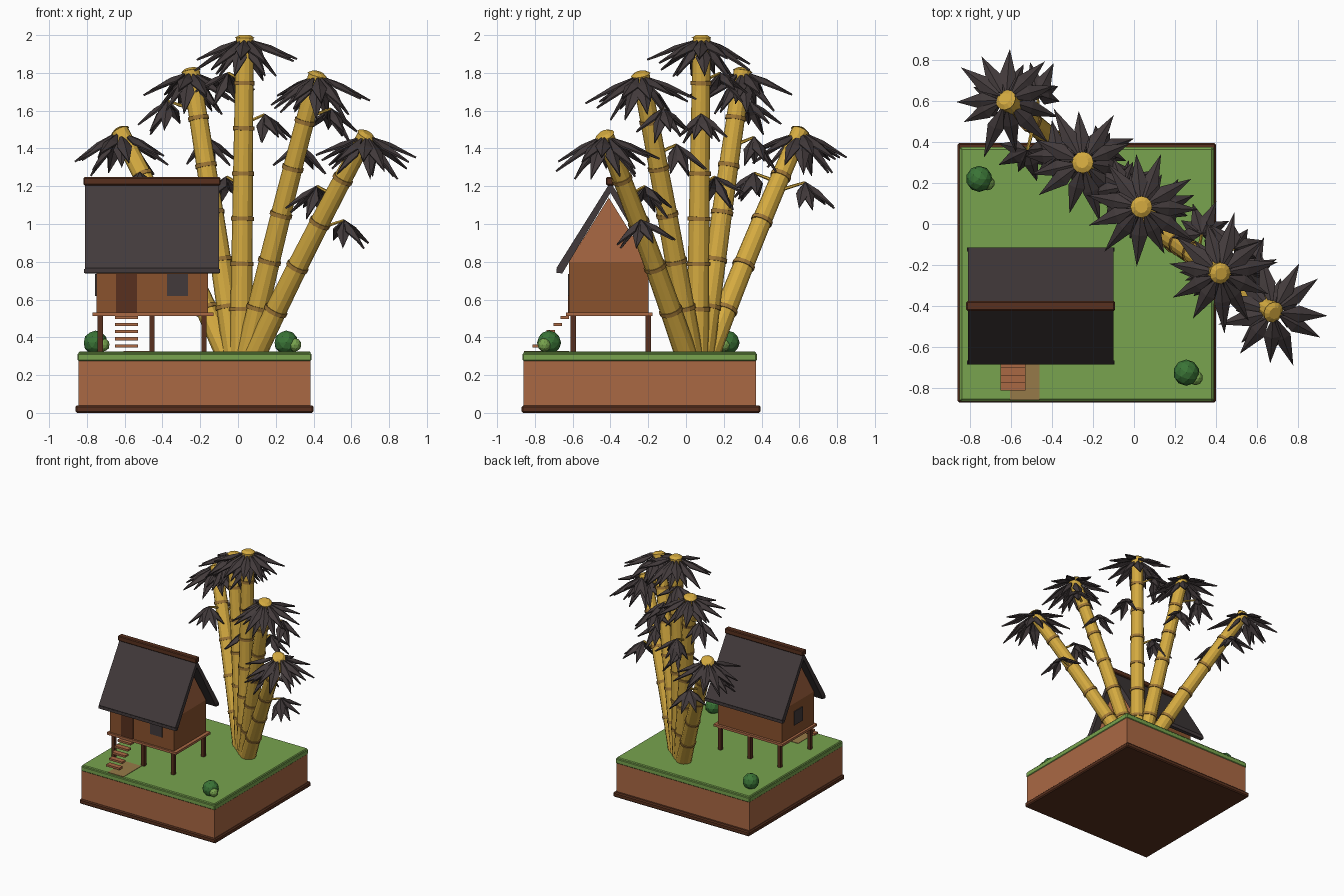
import bpy, bmesh, math, random
from mathutils import Vector, Matrix

if "Cube" in bpy.data.objects:
    bpy.data.objects.remove(bpy.data.objects["Cube"])

random.seed(4)

def srgb(r, g, b):
    return tuple((c / 255 / 12.92) if c < 11 else ((c / 255 + .055) / 1.055) ** 2.4 for c in (r, g, b)) + (1,)

def material(name, *rgb):
    m = bpy.data.materials.new(name)
    m.diffuse_color = srgb(*rgb)
    m.use_nodes = True
    m.node_tree.nodes["Principled BSDF"].inputs["Base Color"].default_value = m.diffuse_color
    return m

CLAY = material("clay", 170, 104, 68)
GRASS = material("grass green", 120, 164, 78)
DARK = material("dark wood", 88, 48, 30)
WALL = material("wall wood", 138, 82, 45)
CHAR = material("charcoal", 66, 58, 59)
GOLD = material("bamboo gold", 212, 170, 64)
NODE = material("node brown", 158, 118, 54)
BUSH = material("bush green", 58, 116, 54)
PATH = material("path tan", 150, 122, 72)

def finish(bm, name, *mats, flip=True):
    if flip:
        bmesh.ops.recalc_face_normals(bm, faces=bm.faces[:])
    me = bpy.data.meshes.new(name)
    bm.to_mesh(me)
    bm.free()
    for m in mats:
        me.materials.append(m)
    ob = bpy.data.objects.new(name, me)
    bpy.context.scene.collection.objects.link(ob)
    return ob

def box(name, mat, x0, x1, y0, y1, z0, z1, bevel=0):
    bm = bmesh.new()
    bmesh.ops.create_cube(bm, size=1)
    for v in bm.verts:
        v.co = Vector(((x0 + x1) / 2 + v.co.x * (x1 - x0), (y0 + y1) / 2 + v.co.y * (y1 - y0),
                       (z0 + z1) / 2 + v.co.z * (z1 - z0)))
    if bevel:
        bmesh.ops.bevel(bm, geom=bm.edges[:], offset=bevel, segments=1, affect='EDGES')
    return finish(bm, name, mat)

def prism(name, mat, profile, x0, x1):
    # extrude a (y, z) outline along x
    bm = bmesh.new()
    f = bm.faces.new([bm.verts.new((x0, y, z)) for y, z in profile])
    r = bmesh.ops.extrude_face_region(bm, geom=[f])
    for v in r["geom"]:
        if isinstance(v, bmesh.types.BMVert):
            v.co.x = x1
    return finish(bm, name, mat)

def tube(bm, p, q, r1, r2, sides, mat=0):
    d = q - p
    m = Matrix.Translation((p + q) / 2) @ Vector((0, 0, 1)).rotation_difference(d).to_matrix().to_4x4()
    r = bmesh.ops.create_cone(bm, cap_ends=True, segments=sides, radius1=r1, radius2=r2,
                              depth=d.length, matrix=m)
    for f in {f for v in r["verts"] for f in v.link_faces}:
        f.material_index = mat

def leaf(bm, base, azimuth, pitch, length, width):
    # folded diamond blade with a raised midrib
    h = Vector((math.cos(azimuth), math.sin(azimuth), 0))
    d = h * math.cos(pitch) - Vector((0, 0, math.sin(pitch)))
    side = Vector((-h.y, h.x, 0))
    up = d.cross(side)
    a = bm.verts.new(base)
    c = bm.verts.new(base + d * length * .42 + up * .012)
    t = bm.verts.new(base + d * length)
    for s in (1, -1):
        e = bm.verts.new(base + d * length * .42 + side * s * width / 2 - up * .006)
        for tri in ((a, c, e), (c, t, e)):
            bm.faces.new(tri if s < 0 else tri[::-1])

# --- ground block ---
box("foot_slab", DARK, -.86, .40, -.87, .395, 0, .04, .008)
box("soil_block", CLAY, -.845, .385, -.86, .37, .03, .28)
box("grass_slab", GRASS, -.85, .39, -.865, .375, .275, .316, .006)
box("grass_top", GRASS, -.845, .385, -.86, .37, .30, .325, .006)
box("path", PATH, -.605, -.46, -.858, -.62, .322, .328)

# --- stilt house ---
for i, x in enumerate((-.73, -.455, -.18)):
    for j, y in enumerate((-.597, -.2)):
        box(f"stilt_{i}_{j}", DARK, x - .014, x + .014, y - .014, y + .014, .32, .52)
box("deck", CLAY, -.77, -.13, -.635, -.178, .513, .532)
box("house_walls", WALL, -.75, -.158, -.62, -.198, .53, .80)
prism("gables", CLAY, [(-.62, .80), (-.198, .80), (-.409, 1.14)], -.75, -.158)
box("door", DARK, -.645, -.535, -.626, -.618, .532, .735)
box("front_window", CHAR, -.375, -.265, -.626, -.618, .62, .735)
box("side_window", CHAR, -.757, -.749, -.465, -.355, .62, .735)
RY = -.40
for s, label in ((-1, "front"), (1, "back")):
    e = RY + s * .285
    prism(f"roof_{label}", CHAR, [(RY, 1.222), (e, .768), (e + .004 * -s, .742), (e - s * .03, .738), (RY, 1.165)],
          -.81, -.10)
    box(f"eave_board_{label}", CHAR, -.814, -.096, min(e, e - s * .02), max(e, e - s * .02), .74, .762)
box("roof_ridge", DARK, -.818, -.093, RY - .024, RY + .024, 1.205, 1.248, .006)

# --- steps up to the deck ---
for i in range(5):
    y, z = -.79 + i * .037, .355 + i * .0375
    box(f"step_{i}", CLAY, -.652, -.53, y - .022, y + .022, z - .008, z + .008)

# --- bushes ---
def bush(name, mat, x, y, z, r):
    bm = bmesh.new()
    bmesh.ops.create_icosphere(bm, subdivisions=2, radius=r, matrix=Matrix.Translation((x, y, z)))
    finish(bm, name, mat)

for i, (x, y, dx, dy) in enumerate(((-.755, .22, .04, -.02), (.255, -.725, .045, -.025))):
    bush(f"bush_{i}", BUSH, x, y, .372, .064)
    bush(f"bush_shoot_{i}", GRASS, x + dx, y + dy, .36, .036)

# --- bamboo: base, tip, segment count, leaf cluster centres ---
stalks = [
    ((.015, .06, .31), (.036, .083, 1.985), 7, [(.14, .08, 1.58), (-.05, .18, 1.80), (-.06, .15, 1.25)]),
    ((-.02, .09, .31), (-.25, .30, 1.81), 6, [(-.37, .33, 1.65), (-.17, .36, 1.46)]),
    ((-.06, .12, .31), (-.625, .605, 1.49), 5, [(-.47, .63, 1.22), (-.52, .36, 1.27)]),
    ((.05, .03, .31), (.42, -.24, 1.79), 6, [(.33, -.05, 1.42), (.49, -.12, 1.61)]),
    ((.09, 0, .31), (.68, -.43, 1.47), 5, [(.56, -.24, 1.02), (.42, -.22, 1.20)]),
]
for k, (b, t, n, clusters) in enumerate(stalks):
    b, t = Vector(b), Vector(t)

    def at(u):
        w = .92 * u + .08 * u * u
        return Vector((b.x + (t.x - b.x) * w, b.y + (t.y - b.y) * w, b.z + (t.z - b.z) * u))

    # culm segments with node rings and a rounded cap
    bm = bmesh.new()
    for i in range(n):
        p, q = at(i / n), at((i + 1) / n)
        d = (q - p).normalized()
        r1, r2 = .06 - .013 * i / n, .06 - .013 * (i + 1) / n
        tube(bm, p, q, r1, r2, 12)
        if i < n - 1:
            tube(bm, q - d * .011, q + d * .011, r2 + .006, r2 + .006, 12, 1)
    d = (t - at(.95)).normalized()
    tube(bm, t, t + d * .015, .053, .03, 12)
    # thin side branches
    for c in clusters:
        c = Vector(c)
        u = min(1, max(0, (c.z - .05 - b.z) / (t.z - b.z)))
        tube(bm, at(u), c, .011, .007, 6)
    finish(bm, f"bamboo_stalk_{k}", GOLD, NODE)

    # crown leaves in two layers, then drooping side clusters
    bm = bmesh.new()
    for count, pitch, length, drop in ((11, 28, .28, .012), (7, 50, .235, .03)):
        for i in range(count):
            a = math.tau * (i + random.uniform(-.15, .15)) / count + k
            h = Vector((math.cos(a), math.sin(a), 0))
            leaf(bm, t + h * .025 - Vector((0, 0, drop)), a, math.radians(pitch + random.uniform(-8, 8)),
                 length * random.uniform(.88, 1.1), .078)
    for c in clusters:
        c = Vector(c)
        o = c - at((c.z - b.z) / (t.z - b.z))
        a0 = math.atan2(o.y, o.x)
        for i in range(6):
            leaf(bm, c, a0 + math.radians(-100 + 40 * i), math.radians(random.uniform(28, 58)),
                 random.uniform(.17, .22), .068)
    ob = finish(bm, f"bamboo_leaves_{k}", CHAR, flip=False)
    m = ob.modifiers.new("thickness", 'SOLIDIFY')
    m.thickness = .01
    m.offset = 0
